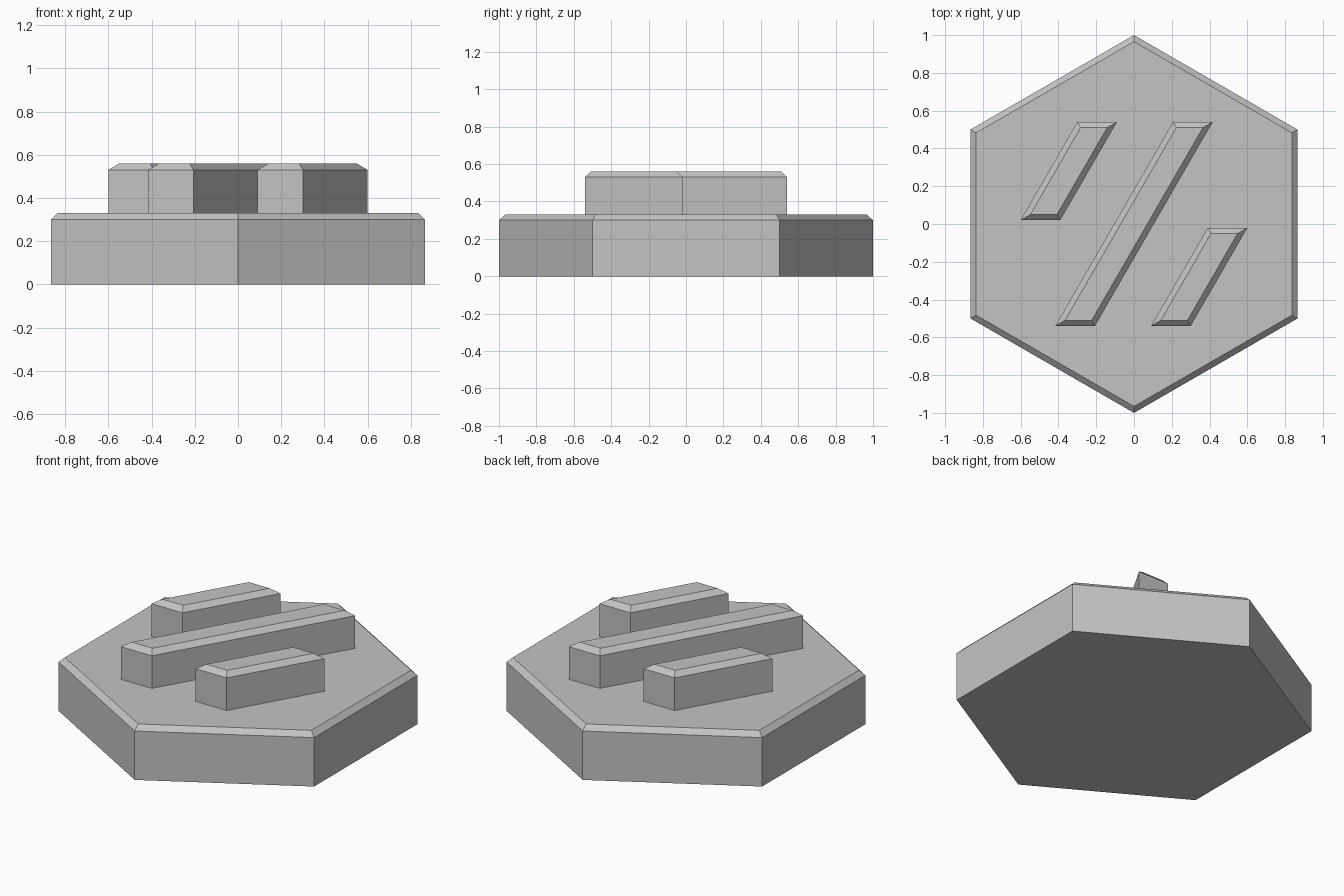
import bpy
import bmesh
from math import sin, cos, tan, radians

# Remove the default object
cube = bpy.data.objects.get("Cube")
if cube:
    bpy.data.objects.remove(cube, do_unlink=True)

# Single plain material
GREY = (0.55, 0.55, 0.55, 1.0)
material = bpy.data.materials.new("plain grey")
material.use_nodes = True
material.diffuse_color = GREY
material.node_tree.nodes["Principled BSDF"].inputs["Base Color"].default_value = GREY

BEVEL = 0.03
BASE_TOP = 0.33
BAR_TOP = 0.56
BAR_WIDTH = 0.21
SLANT = tan(radians(30))


def chamfered_prism(name, outline, bottom, top):
    """Extrude an outline upwards and chamfer only its top rim."""
    bm = bmesh.new()
    lower = [bm.verts.new((x, y, bottom)) for x, y in outline]
    upper = [bm.verts.new((x, y, top - BEVEL)) for x, y in outline]
    count = len(outline)
    bm.faces.new(lower[::-1])
    for i in range(count):
        j = (i + 1) % count
        bm.faces.new((lower[i], lower[j], upper[j], upper[i]))
    cap = bm.faces.new(upper)
    bm.normal_update()
    bmesh.ops.inset_individual(bm, faces=[cap], thickness=BEVEL,
                               depth=BEVEL, use_even_offset=True)
    mesh = bpy.data.meshes.new(name)
    bm.to_mesh(mesh)
    bm.free()
    mesh.materials.append(material)
    obj = bpy.data.objects.new(name, mesh)
    bpy.context.collection.objects.link(obj)
    return obj


def slanted_bar(name, centre_x, y_front, y_back):
    """Leaning bar whose centre line crosses y = 0 at centre_x."""
    half = BAR_WIDTH / 2
    front = centre_x + y_front * SLANT
    back = centre_x + y_back * SLANT
    outline = [(front - half, y_front), (front + half, y_front),
               (back + half, y_back), (back - half, y_back)]
    return chamfered_prism(name, outline, BASE_TOP - 0.01, BAR_TOP)


# Hexagonal base with points at the front and back
hexagon = [(cos(radians(30 + 60 * i)), sin(radians(30 + 60 * i))) for i in range(6)]
chamfered_prism("hexagonal_base", hexagon, 0, BASE_TOP)

# Three raised bars
slanted_bar("long_middle_bar", 0, -0.54, 0.54)
slanted_bar("short_right_bar", -0.507, 0.02, 0.54)
slanted_bar("short_left_bar", 0.507, -0.54, -0.02)
